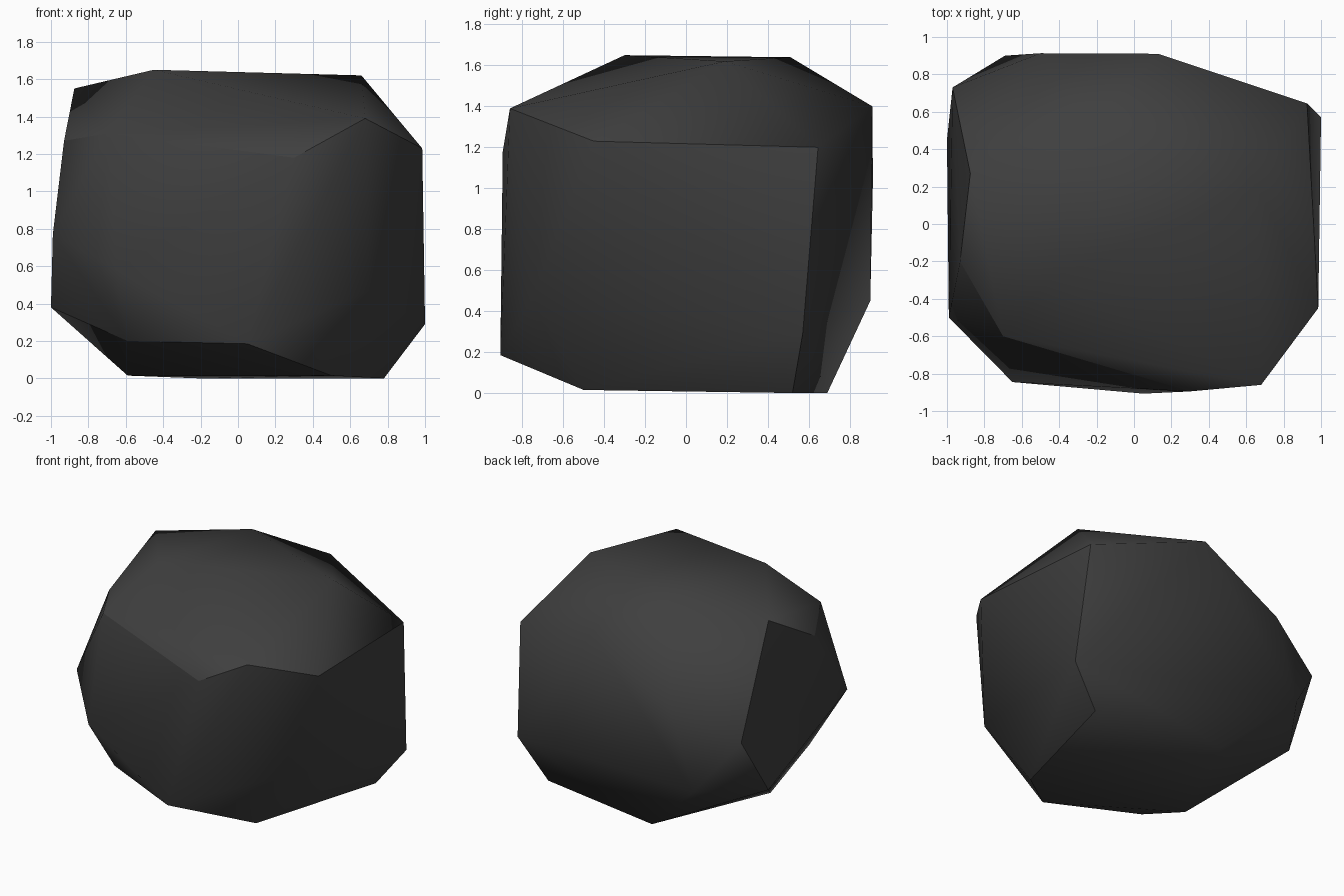
import bpy
import bmesh

default_cube = bpy.data.objects.get("Cube")
if default_cube:
    bpy.data.objects.remove(default_cube, do_unlink=True)

# Stone colour
stone = bpy.data.materials.new("dark_grey_stone")
stone.use_nodes = True
colour = (0.05, 0.05, 0.05, 1)
stone.diffuse_color = colour
shader = next(n for n in stone.node_tree.nodes if n.type == 'BSDF_PRINCIPLED')
shader.inputs["Base Color"].default_value = colour
shader.inputs["Roughness"].default_value = 0.9

# Corners of the boulder
corners = {
    # crown
    "crown_front": (-.45, -.3, 1.65),
    "crown_back": (-.24, .51, 1.64),
    "crown_left": (.66, .19, 1.62),
    "crown_right": (-.875, .27, 1.55),
    # upper rim
    "rim_back": (.13, .91, 1.4),
    "rim_back_left": (.925, .645, 1.2),
    "rim_left": (.985, -.45, 1.23),
    "rim_front_left": (.68, -.86, 1.39),
    "rim_front": (.3, -.895, 1.18),
    "rim_front_right": (-.7, -.6, 1.31),
    "rim_right": (-.93, -.2, 1.27),
    # sides
    "side_back": (-.5, .913, 1.04),
    "side_back_right": (-.97, .73, .83),
    "side_right": (-.99, -.5, .77),
    "side_front_right": (-.65, -.845, .58),
    "side_front_left": (.7, -.75, .47),
    # lower rim
    "low_back": (-.69, .9, .45),
    "low_left": (1, .57, .29),
    "low_right": (-1, .45, .38),
    "low_front": (.05, -.907, .185),
    "low_front_right": (-.59, -.62, .2),
    # base
    "base_back": (-.2, .69, 0),
    "base_left": (.78, .52, 0),
    "base_front": (.5, -.5, .015),
    "base_right": (-.59, -.16, .015),
}

# Closed crease between the top, back and base and the remaining sides
crease = [
    "rim_front_right", "rim_front", "rim_front_left", "rim_left",
    "rim_back_left", "low_left", "base_left", "base_front", "low_front",
    "low_front_right", "low_right", "side_back_right", "crown_right",
    "rim_right",
]

# Boulder body: hull of the corners, smooth apart from the crease
bm = bmesh.new()
verts = {name: bm.verts.new(point) for name, point in corners.items()}
bmesh.ops.convex_hull(bm, input=list(bm.verts))
for face in bm.faces:
    face.smooth = True
for start, end in zip(crease, crease[1:] + crease[:1]):
    if verts[start].is_valid and verts[end].is_valid:
        edge = bm.edges.get((verts[start], verts[end]))
        if edge:
            edge.smooth = False
loose = [v for v in bm.verts if not v.link_faces]
bmesh.ops.delete(bm, geom=loose, context='VERTS')
bmesh.ops.recalc_face_normals(bm, faces=list(bm.faces))

mesh = bpy.data.meshes.new("boulder")
bm.to_mesh(mesh)
bm.free()
mesh.materials.append(stone)
boulder = bpy.data.objects.new("boulder", mesh)
bpy.context.collection.objects.link(boulder)
